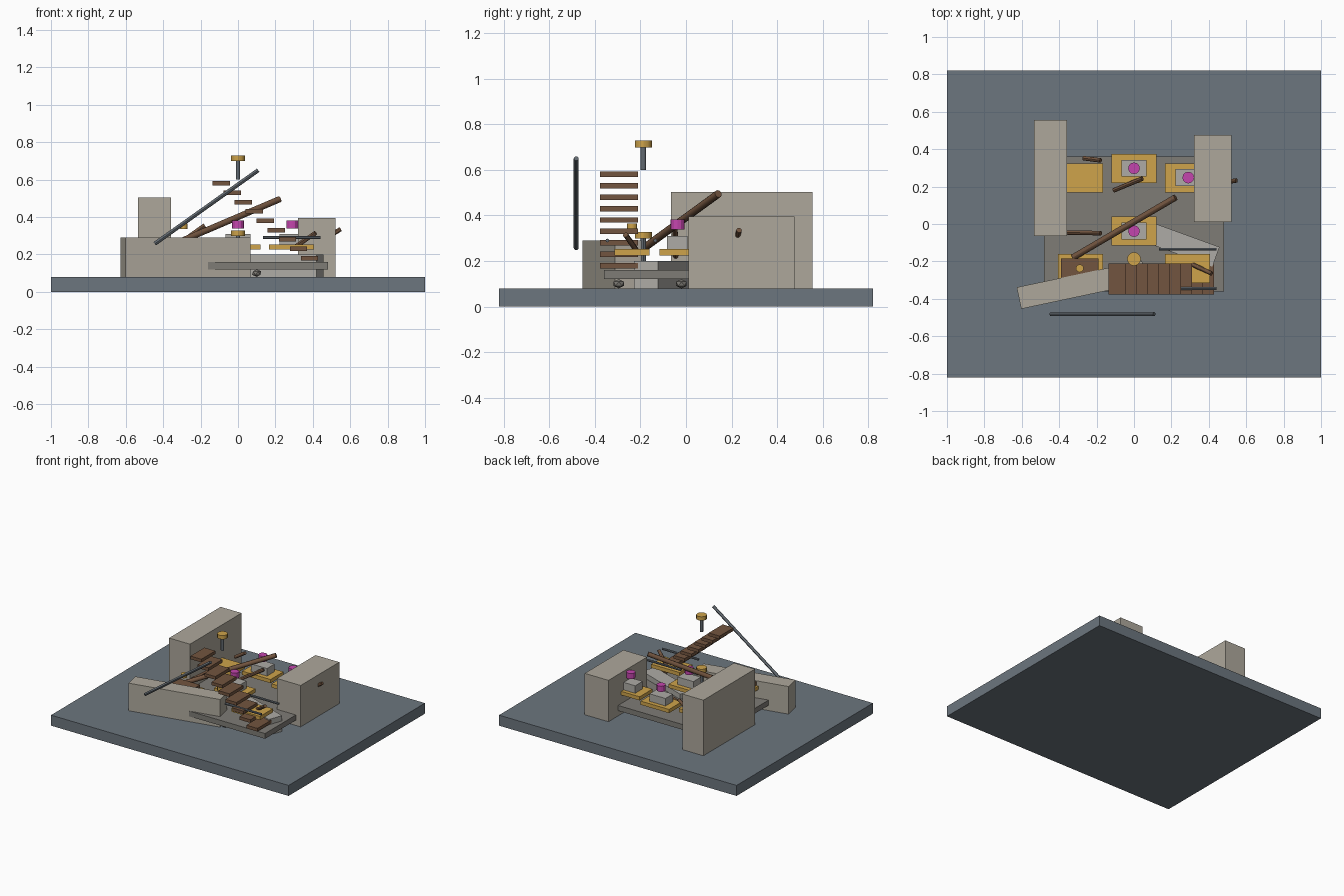
import bpy, math
from mathutils import Vector


def mat(name, r, g, b):
    m = bpy.data.materials.new(name)
    m.diffuse_color = (r, g, b, 1)
    return m


SLATE = mat("slate", 0.15, 0.18, 0.21)
STONE = mat("stone", 0.42, 0.39, 0.33)
FLOOR = mat("floor_stone", 0.21, 0.20, 0.18)
PALE = mat("pale_stone", 0.42, 0.41, 0.38)
WOOD = mat("wood", 0.17, 0.09, 0.05)
GOLD = mat("ochre", 0.62, 0.37, 0.07)
STEEL = mat("steel", 0.12, 0.14, 0.16)
GEM = mat("magenta", 0.55, 0.06, 0.42)


def box(name, x, y, z0, z1, sx, sy, m, rot=0):
    bpy.ops.mesh.primitive_cube_add(size=1, location=(x, y, (z0 + z1) / 2),
                                    rotation=(0, 0, math.radians(rot)))
    o = bpy.context.object
    o.name = name
    o.scale = (sx, sy, z1 - z0)
    o.data.materials.append(m)
    return o


def rod(name, a, b, r, m, sides=12):
    a, b = Vector(a), Vector(b)
    d = b - a
    bpy.ops.mesh.primitive_cylinder_add(vertices=sides, radius=r, depth=d.length,
                                        location=(a + b) / 2,
                                        rotation=d.to_track_quat('Z', 'Y').to_euler())
    o = bpy.context.object
    o.name = name
    o.data.materials.append(m)
    bpy.ops.object.shade_smooth_by_angle()
    return o


# ground plate and raised ruin floor
box("ground_plate", 0, 0, 0, 0.08, 2, 1.64, SLATE)
box("ruin_floor", 0, 0, 0.12, 0.16, 0.96, 0.72, FLOOR)

# broken walls
box("back_left_wall", -0.447, 0.245, 0.08, 0.503, 0.176, 0.62, STONE)
box("right_wall", 0.42, 0.243, 0.08, 0.395, 0.2, 0.465, STONE)
box("front_wall", -0.28, -0.325, 0.08, 0.29, 0.685, 0.118, STONE, 12)
box("low_wall", 0.222, -0.097, 0.08, 0.2, 0.46, 0.112, PALE, -20)

# ochre platforms in two rows
for i, (x, y) in enumerate([(0, 0.298), (0, -0.038), (-0.285, 0.245), (0.285, 0.245),
                            (-0.285, -0.237), (0.285, -0.237)]):
    box(f"platform_{i}", x, y, 0.225, 0.253, 0.24, 0.155, GOLD)

# pedestals with floating tokens
for i, (x, y) in enumerate([(0, 0.298), (0.29, 0.248), (0, -0.038)]):
    box(f"pedestal_{i}", x, y, 0.253, 0.31, 0.135, 0.09, PALE)
    rod(f"token_{i}", (x, y, 0.339), (x, y, 0.382), 0.031, GEM)
box("chest", -0.29, -0.237, 0.253, 0.285, 0.2, 0.105, WOOD)
rod("chest_knob", (-0.29, -0.237, 0.337), (-0.29, -0.237, 0.365), 0.021, GOLD)

# stair treads
for i in range(9):
    z = 0.58 - 0.05 * i
    box(f"tread_{i}", -0.09 + 0.059 * i, -0.294, z - 0.012, z + 0.012, 0.092, 0.168, WOOD)

# capped posts below and above
for n, z in (("lower", 0.2), ("upper", 0.6)):
    rod(n + "_post", (0, -0.187, z), (0, -0.187, z + 0.1), 0.012, STEEL)
    rod(n + "_cap", (0, -0.187, z + 0.099), (0, -0.187, z + 0.128), 0.037, GOLD)

# metal rails and leaning pole
for i, y in enumerate((-0.135, -0.345)):
    rod(f"rail_{i}", (0.135, y, 0.29), (0.44, y, 0.29), 0.008, STEEL)
rod("leaning_pole", (-0.445, -0.482, 0.257), (0.108, -0.482, 0.65), 0.011, STEEL)

# fallen timbers
rod("main_beam", (-0.325, -0.178, 0.262), (0.222, 0.142, 0.495), 0.017, WOOD)
for i, (a, b) in enumerate([((-0.27, 0.352, 0.27), (-0.178, 0.34, 0.33)),
                            ((-0.38, -0.045, 0.21), (-0.178, -0.049, 0.355)),
                            ((-0.108, 0.18, 0.21), (0.045, 0.243, 0.3)),
                            ((0.305, -0.213, 0.24), (0.415, -0.265, 0.315)),
                            ((0.44, 0.215, 0.265), (0.548, 0.233, 0.335))]):
    rod(f"broken_timber_{i}", a, b, 0.012, WOOD)

# rubble under the floor
for i, (x, y) in enumerate([(0.1, -0.295), (0.34, -0.02), (-0.2, 0.12)]):
    bpy.ops.mesh.primitive_ico_sphere_add(subdivisions=1, radius=0.027, location=(x, y, 0.1))
    o = bpy.context.object
    o.name = f"rubble_{i}"
    o.scale.z = 0.75
    o.data.materials.append(FLOOR)
